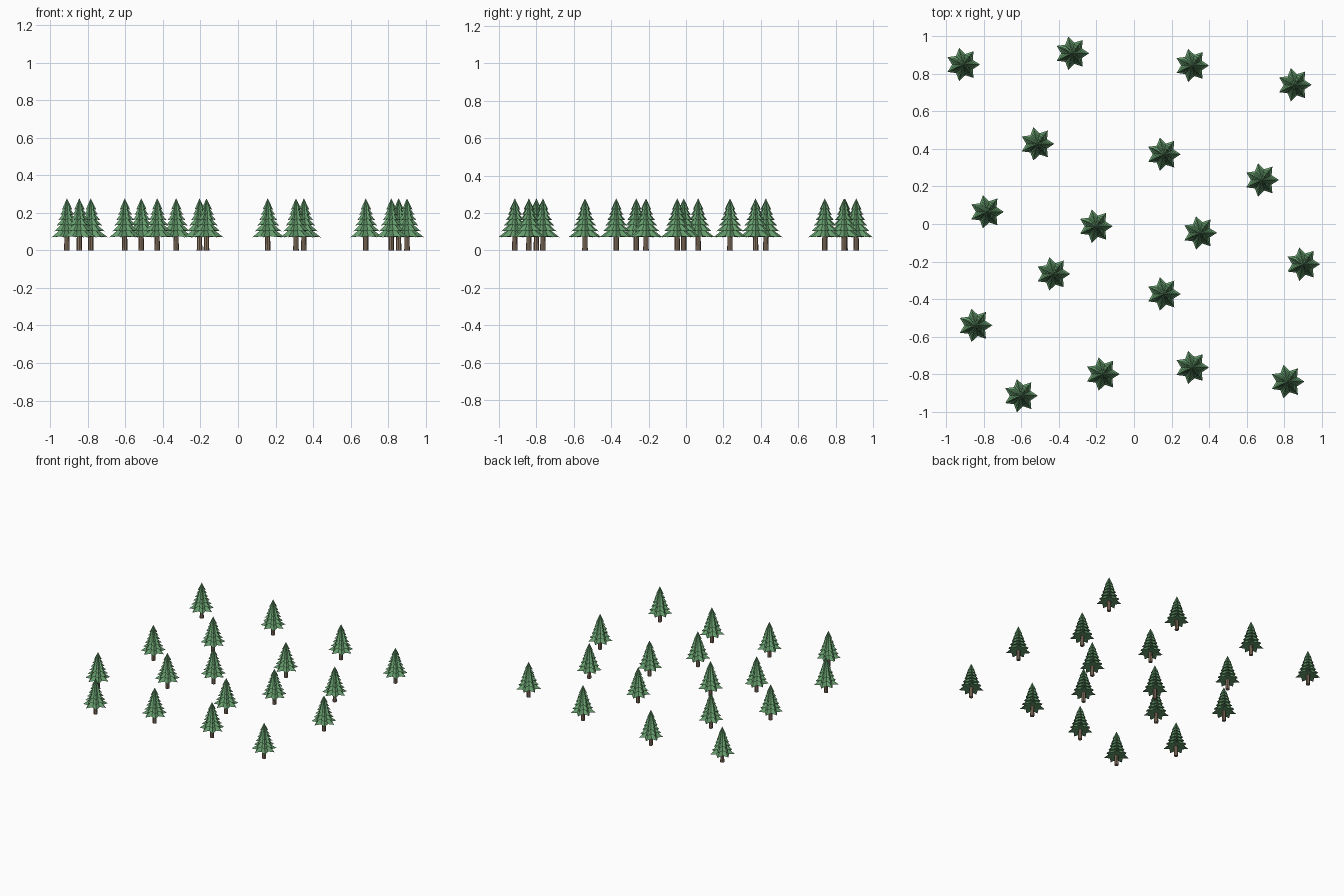
import bpy, bmesh
from math import sin, cos, tau

if "Cube" in bpy.data.objects:
    bpy.data.objects.remove(bpy.data.objects["Cube"])


def material(name, rgb):
    m = bpy.data.materials.new(name)
    m.diffuse_color = (*rgb, 1)
    m.use_nodes = True
    m.node_tree.nodes["Principled BSDF"].inputs["Base Color"].default_value = m.diffuse_color
    return m


green = material("needle_green", (0.13, 0.33, 0.15))
brown = material("bark_brown", (0.27, 0.19, 0.13))

POINTS = 7        # branch tips per tier
# (base height, tip radius, apex height) of each foliage tier
TIERS = [(0.070, 0.091, 0.140), (0.102, 0.074, 0.168), (0.133, 0.061, 0.195),
         (0.162, 0.050, 0.222), (0.190, 0.039, 0.249), (0.218, 0.029, 0.278)]


def add_tier(bm, z, r, top):
    # star-shaped cone with a slightly hollow closed underside
    ring = []
    for i in range(POINTS * 2):
        a = tau * i / (POINTS * 2)
        tip = i % 2 == 0
        rad = r if tip else r * 0.64
        ring.append(bm.verts.new((rad * cos(a), rad * sin(a), z if tip else z + 0.006)))
    apex = bm.verts.new((0, 0, top))
    under = bm.verts.new((0, 0, z + 0.008))
    for i, v in enumerate(ring):
        w = ring[(i + 1) % len(ring)]
        bm.faces.new((v, w, apex))
        bm.faces.new((w, v, under))


def make_mesh(name, bm, mat):
    me = bpy.data.meshes.new(name)
    bm.to_mesh(me)
    bm.free()
    me.materials.append(mat)
    return me


# foliage shared by all trees
bm = bmesh.new()
for tier in TIERS:
    add_tier(bm, *tier)
foliage = make_mesh("foliage", bm, green)

# trunk shared by all trees
bm = bmesh.new()
bmesh.ops.create_cone(bm, cap_ends=True, segments=8, radius1=0.015, radius2=0.013, depth=0.09)
bmesh.ops.translate(bm, verts=bm.verts, vec=(0, 0, 0.045))
trunk = make_mesh("trunk", bm, brown)

# tree positions across the grove
SPOTS = [(-0.912, 0.85), (-0.33, 0.91), (0.309, 0.845), (0.856, 0.742),
         (-0.516, 0.427), (0.158, 0.372), (0.681, 0.235), (-0.785, 0.065),
         (-0.205, -0.012), (0.351, -0.047), (-0.431, -0.266), (0.901, -0.214),
         (0.158, -0.373), (-0.846, -0.54), (-0.604, -0.915), (-0.168, -0.80),
         (0.309, -0.765), (0.817, -0.84)]

for n, (x, y) in enumerate(SPOTS, 1):
    for part, me in (("tree_foliage", foliage), ("tree_trunk", trunk)):
        ob = bpy.data.objects.new(f"{part}_{n}", me)
        ob.location = (x, y, 0)
        bpy.context.collection.objects.link(ob)
